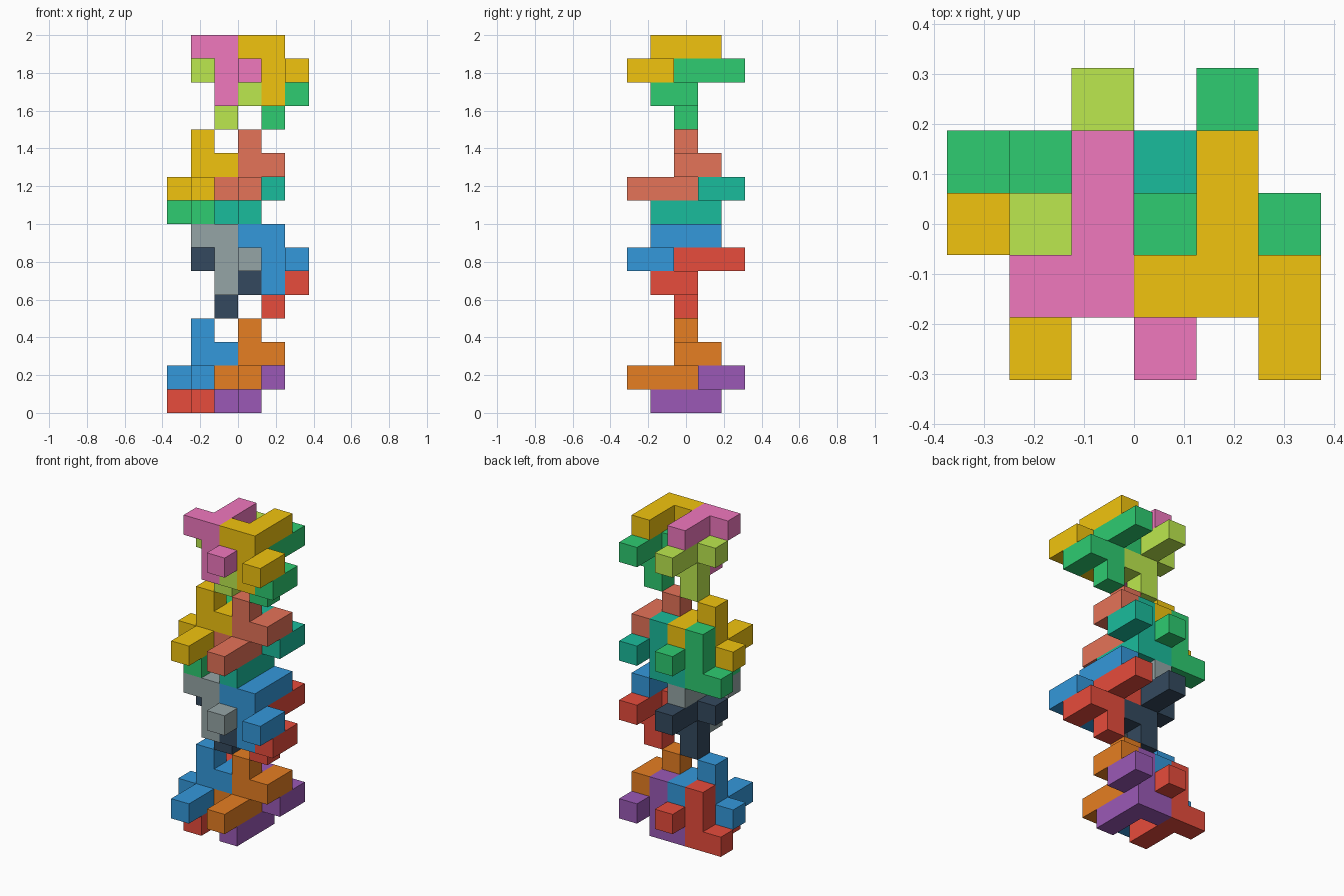
import bpy, bmesh
from mathutils import Vector

if "Cube" in bpy.data.objects:
    bpy.data.objects.remove(bpy.data.objects["Cube"])

U = 0.125  # edge length of one cube cell
# One eight-cell puzzle piece: a post of three with an L arm on two levels
PIECE = [(0, 0, 0), (0, 0, 1), (0, 0, 2), (-1, 0, 0),
         (0, -1, 0), (0, -2, 0), (1, 0, 1), (1, 1, 1)]
# Post positions of the four interlocking pieces in one layer
POSTS = [(1, 3, 0), (3, 3, 0), (1, 2, 1), (3, 2, 1)]
NAMES = ["outer_left", "outer_right", "inner_left", "inner_right"]


def material(hex_code):
    name = "paint_" + hex_code
    mat = bpy.data.materials.get(name)
    if not mat:
        mat = bpy.data.materials.new(name)
        srgb = [int(hex_code[i:i + 2], 16) / 255 for i in (0, 2, 4)]
        mat.diffuse_color = [((c + 0.055) / 1.055) ** 2.4 for c in srgb] + [1]
        mat.use_nodes = True
        mat.node_tree.nodes["Principled BSDF"].inputs["Base Color"].default_value = mat.diffuse_color
    return mat


def build_piece(name, cells, colour):
    """Closed outer skin around a set of grid cells."""
    filled = set(cells)
    bm = bmesh.new()
    for cell in filled:
        for axis in range(3):
            for sign in (-1, 1):
                n = [0, 0, 0]
                n[axis] = sign
                if tuple(c + d for c, d in zip(cell, n)) in filled:
                    continue
                normal = Vector(n)
                side = Vector([1.0 if k == (axis + 1) % 3 else 0.0 for k in range(3)])
                up = normal.cross(side)
                mid = Vector(cell) + Vector((0.5, 0.5, 0.5)) + normal / 2
                corners = [mid + (side * a + up * b) / 2
                           for a, b in ((-1, -1), (1, -1), (1, 1), (-1, 1))]
                bm.faces.new([bm.verts.new((p - Vector((3, 2.5, 0))) * U)
                              for p in corners])
    bmesh.ops.remove_doubles(bm, verts=bm.verts, dist=0.001)
    bmesh.ops.dissolve_limit(bm, angle_limit=0.01, verts=bm.verts, edges=bm.edges)
    mesh = bpy.data.meshes.new(name)
    bm.to_mesh(mesh)
    bm.free()
    mesh.materials.append(material(colour))
    bpy.context.collection.objects.link(bpy.data.objects.new(name, mesh))


# Four layers; every second one is turned upside down and shifted one cell
LAYERS = [(0, False, ["E74C3C", "9B59B6", "3498DB", "E67E22"]),
          (0, True, ["95A5A6", "3498DB", "34495E", "E74C3C"]),
          (8, False, ["2ECC71", "1ABC9C", "F1C40F", "E57358"]),
          (8, True, ["F078BE", "F1C40F", "BCE84E", "2ECC71"])]

for number, (base, flipped, colours) in enumerate(LAYERS, 1):
    for label, post, colour in zip(NAMES, POSTS, colours):
        cells = [tuple(a + b for a, b in zip(post, c)) for c in PIECE]
        if flipped:
            cells = [(x + 1, 4 - y, 7 - z) for x, y, z in cells]
        cells = [(x, y, z + base) for x, y, z in cells]
        build_piece(f"layer_{number}_{label}_piece", cells, colour)
